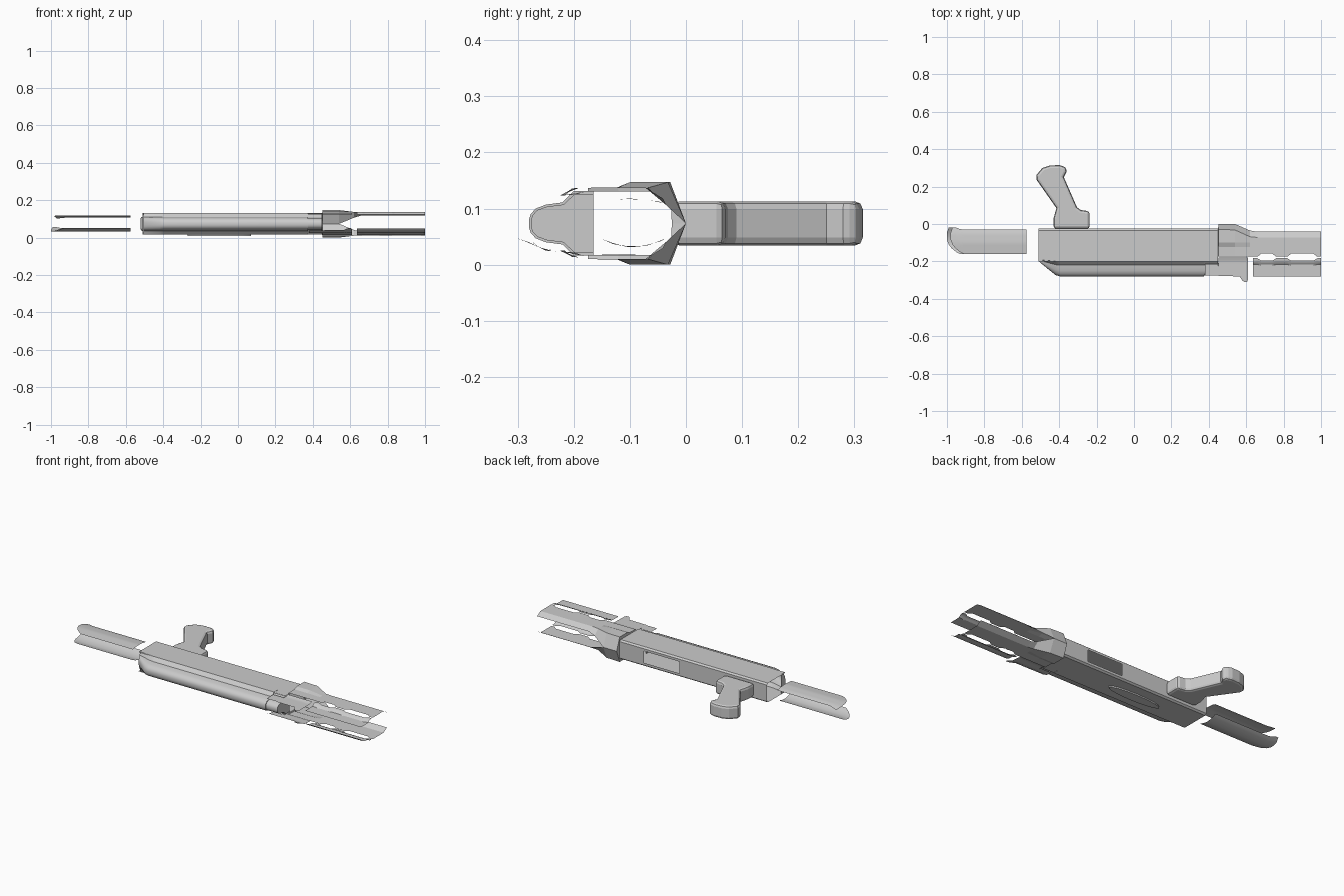
import bpy, bmesh, math

if "Cube" in bpy.data.objects:
    bpy.data.objects.remove(bpy.data.objects["Cube"])

ZC = 0.0735  # height of the left/right symmetry plane


def finish(name, bm, smooth=True):
    bmesh.ops.remove_doubles(bm, verts=bm.verts, dist=0.0002)
    bmesh.ops.recalc_face_normals(bm, faces=bm.faces)
    me = bpy.data.meshes.new(name)
    bm.to_mesh(me)
    bm.free()
    ob = bpy.data.objects.new(name, me)
    bpy.context.collection.objects.link(ob)
    if smooth:
        bpy.ops.object.select_all(action='DESELECT')
        ob.select_set(True)
        bpy.context.view_layer.objects.active = ob
        bpy.ops.object.shade_smooth_by_angle(angle=math.radians(30))
    return ob


def loft(name, sections, mirror=False, caps=(), skip=(), smooth=True):
    """Skin a list of (x, [(y, z), ...]) open sections."""
    bm = bmesh.new()
    for s in ((1, -1) if mirror else (1,)):
        rows = [[bm.verts.new((x, y, ZC + s * (z - ZC))) for y, z in pts]
                for x, pts in sections]
        for i in range(len(rows) - 1):
            for j in range(len(rows[0]) - 1):
                if (i, j) not in skip:
                    bm.faces.new((rows[i][j], rows[i + 1][j],
                                  rows[i + 1][j + 1], rows[i][j + 1]))
        for c in caps:
            bm.faces.new(rows[c])
    return finish(name, bm, smooth)


def height(profile, y):
    """Linear interpolation in a profile listed from high y to low y."""
    for (y0, z0), (y1, z1) in zip(profile, profile[1:]):
        if y >= y1:
            return z0 + (z1 - z0) * (min(y, y0) - y0) / (y1 - y0)
    return profile[-1][1]


def panel(name, stations, profile, n=12):
    """Thin curved sheet; stations are (x, top y, bottom y)."""
    secs = []
    for x, a, b in stations:
        ys = [a + (b - a) * k / n for k in range(n + 1)]
        secs.append((x, [(y, height(profile, y)) for y in ys]))
    return loft(name, secs)


def both(pts):
    return pts + [(y, 2 * ZC - z) for y, z in reversed(pts)]


# Receiver: open-ended hollow shell with a port in its upper face
shell = both([(-.2, .130), (-.035, .130), (-.025, .122), (-.025, .108)])
loft("receiver_shell", [(x, shell) for x in (-.51, .06, .29, .45)],
     skip={(1, 3)}, smooth=False)

# Lower housing: bell-shaped section with a sloped rear end
bell = both([(-.165, .131), (-.2, .131), (-.206, .125), (-.22, .111),
             (-.25, .107), (-.268, .1), (-.277, .09), (-.28, .08)])
rear = [(y if y > -.19 else -.19 + (y + .19) * .15, z) for y, z in bell]
mid = [(y if y > -.19 else -.19 + (y + .19) * .92, z) for y, z in bell]
loft("lower_housing", [(-.505, rear), (-.42, mid), (-.395, bell), (.375, bell)],
     caps=(0, 3))

# Narrow nose in front of the lower housing
nose = [(-.165 + (y + .165) * .97, ZC + (z - ZC) * .9) for y, z in bell]
loft("housing_nose", [(.37, nose), (.45, nose)], caps=(1,))

# Collar and upper forward panels, with scalloped lower edges
secs = [
    (.45, [(-.025, ZC), (-.028, .13), (-.1, .13), (-.12, .13), (-.175, .13)]),
    (.452, [(0, ZC), (-.028, .147), (-.1, .147), (-.122, .138), (-.175, .137)]),
    (.54, [(0, ZC), (-.032, .147), (-.1, .147), (-.122, .138), (-.175, .137)]),
    (.62, [(-.035, .106), (-.068, .137), (-.1, .137), (-.122, .137), (-.175, .137)]),
]
scallop = [(.66, 0), (.68, 1), (.74, 1), (.76, 0), (.82, 0),
           (.84, 1), (.96, 1), (.98, 0), (1, 0)]
for x, s in scallop:
    secs.append((x, [(-.041, .118), (-.072, .137), (-.1, .137),
                     (-.122, .137), (-.175 + .016 * s, .137)]))
loft("collar_and_upper_panels", secs, mirror=True, smooth=False)

# Lower forward panels, one per side
low_st = [(.636, -.183, -.282)] + [(x, -.183 - .013 * s, -.282) for x, s in scallop]
panel("lower_panel_left", low_st,
      [(-.18, .137), (-.205, .136), (-.215, .123), (-.285, .122)])
panel("lower_panel_right", low_st,
      [(-.18, .012), (-.205, .014), (-.215, .025), (-.25, .027),
       (-.27, .036), (-.285, .052)])

# Hooked side tabs below the collar
tab_st = [(.38, -.215, -.275), (.45, -.215, -.275), (.452, -.18, -.278),
          (.565, -.18, -.28), (.58, -.18, -.303), (.59, -.18, -.31),
          (.605, -.18, -.31), (.61, -.18, -.295)]
panel("side_tab_left", tab_st, [(-.18, .13), (-.2, .124), (-.31, .122)])
panel("side_tab_right", tab_st,
      [(-.18, .015), (-.2, .022), (-.25, .025), (-.28, .04), (-.31, .05)])

# Rear stock shells with a slanted rounded end
for name, dx, prof in (
        ("stock_shell_left", .02, [(-.015, .102), (-.05, .113), (-.1, .118), (-.16, .113)]),
        ("stock_shell_right", 0, [(-.015, .058), (-.045, .042), (-.07, .034),
                                  (-.1, .031), (-.13, .037), (-.16, .05)])):
    panel(name, [(-1 + dx, -.045, -.085), (-.99 + dx, -.018, -.11),
                 (-.975 + dx, -.018, -.13), (-.95 + dx, -.027, -.15),
                 (-.93 + dx, -.03, -.16), (-.575, -.03, -.16)], prof)

# Angled grip: bevelled extrusion of its side outline
outline = [(-.43, -.025), (-.43, .03), (-.415, .085), (-.52, .235), (-.522, .262),
           (-.49, .3), (-.45, .313), (-.4, .315), (-.365, .305), (-.36, .28),
           (-.375, .25), (-.305, .09), (-.285, .075), (-.237, .068), (-.237, -.025)]
bm = bmesh.new()
face = bm.faces.new([bm.verts.new((x, y, .034)) for x, y in outline])
ext = bmesh.ops.extrude_face_region(bm, geom=[face])
bmesh.ops.translate(bm, vec=(0, 0, .079),
                    verts=[g for g in ext["geom"] if isinstance(g, bmesh.types.BMVert)])
grip = finish("grip", bm, smooth=False)
bev = grip.modifiers.new("edge_bevel", 'BEVEL')
bev.width, bev.segments = .014, 2
bev.limit_method, bev.angle_limit = 'ANGLE', math.radians(60)

# Raised oval pad on the underside face
bm = bmesh.new()
ring = [(-.1 + .17 * math.cos(a), -.12 + .03 * math.sin(a))
        for a in (math.tau * k / 16 for k in range(16))]
top = [bm.verts.new((x, y, .009)) for x, y in ring]
base = [bm.verts.new((x, y, .018)) for x, y in ring]
bm.faces.new(top)
for k in range(16):
    bm.faces.new((top[k], top[k - 1], base[k - 1], base[k]))
finish("side_pad", bm)
